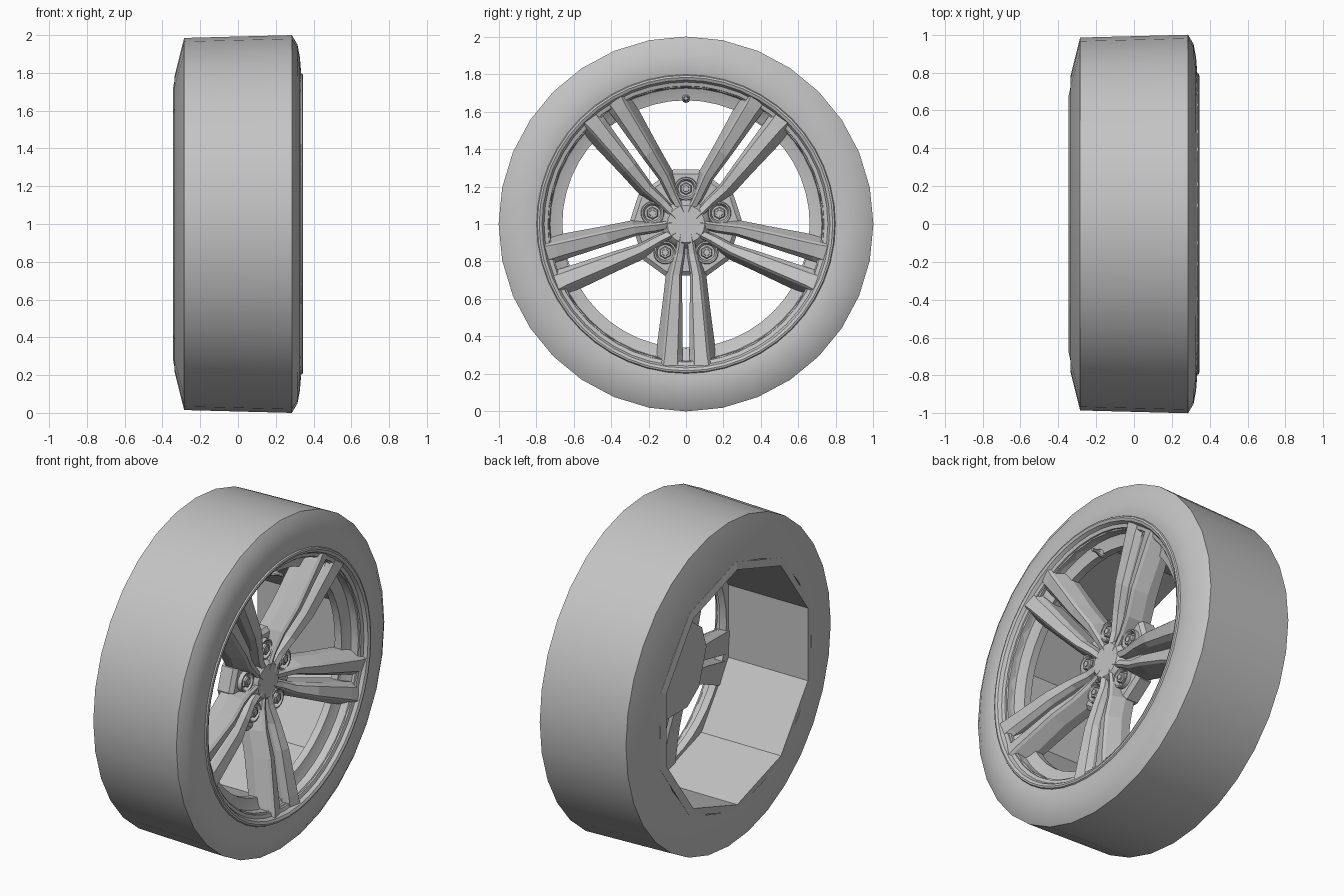
import bpy, bmesh, math
from math import cos, sin, pi, radians

if "Cube" in bpy.data.objects:
    bpy.data.objects.remove(bpy.data.objects["Cube"], do_unlink=True)

GREY = (0.55, 0.55, 0.55, 1)
mat = bpy.data.materials.new("plain_grey")
mat.use_nodes = True
mat.diffuse_color = GREY
mat.node_tree.nodes["Principled BSDF"].inputs["Base Color"].default_value = GREY


def finish(name, bm, smooth=None):
    """Turn a bmesh into a named object, smooth below the given angle."""
    bmesh.ops.recalc_face_normals(bm, faces=bm.faces[:])
    mesh = bpy.data.meshes.new(name)
    bm.to_mesh(mesh)
    bm.free()
    mesh.materials.append(mat)
    obj = bpy.data.objects.new(name, mesh)
    bpy.context.collection.objects.link(obj)
    if smooth:
        bpy.ops.object.select_all(action='DESELECT')
        obj.select_set(True)
        bpy.context.view_layer.objects.active = obj
        bpy.ops.object.shade_smooth_by_angle(angle=radians(smooth))
    return obj


def loft(bm, rings, caps=True, wrap=False):
    """Bridge rings of points; cap the ends or join the last to the first."""
    vs = [[bm.verts.new(p) for p in ring] for ring in rings]
    pairs = list(zip(vs, vs[1:])) + ([(vs[-1], vs[0])] if wrap else [])
    for a, b in pairs:
        for i in range(len(a)):
            j = (i + 1) % len(a)
            bm.faces.new((a[i], a[j], b[j], b[i]))
    if caps and not wrap:
        bm.faces.new(vs[0])
        bm.faces.new(vs[-1])


def circle(x, r, n, y=0, z=1):
    return [(x, y + r * sin(2 * pi * i / n), z + r * cos(2 * pi * i / n)) for i in range(n)]


def lathe(name, profile, n, wrap=True, smooth=30, y=0, z=1):
    """Revolve (x, radius) points about an axis along x."""
    bm = bmesh.new()
    loft(bm, [circle(x, r, n, y, z) for x, r in profile], wrap=wrap)
    return finish(name, bm, smooth)


def radial(angle, along, across, x):
    """Point given along and across a direction in the wheel plane."""
    return (x, along * cos(angle) - across * sin(angle),
            1 + along * sin(angle) + across * cos(angle))


# Tyre
lathe("tyre", [(-.335, .73), (-.335, .785), (-.285, .985), (.285, 1), (.315, .95),
               (.328, .88), (.335, .79), (.30, .73)], 32, smooth=35)

# Ten-sided barrel and the round front rim
lathe("rim_barrel", [(-.345, .715), (-.336, .76), (.21, .76), (.21, .715)], 10, smooth=None)
lathe("front_rim", [(.33, .80), (.342, .793), (.345, .783), (.338, .768), (.318, .757),
                    (.312, .737), (.255, .725), (.245, .70), (.235, .66),
                    (.19, .66), (.19, .75)], 48)

# Hub plate: flats below the bolts, corners beside the spokes
bolt_angles = [pi / 2 + i * 2 * pi / 5 for i in range(5)]
spoke_angles = [a + pi / 5 for a in bolt_angles]
bm = bmesh.new()
corner = radians(13.6)
loft(bm, [[radial(a + s * corner, r, 0, x) for a in bolt_angles for s in (-1, 1)]
          for x, r in ((.07, .298), (.145, .298), (.165, .275))])
finish("hub_plate", bm)
lathe("hub_cap", [(.15, .135), (.18, .125), (.205, .10)], 20, wrap=False)

# Twin spokes: along, slot edge, inner crest, outer crest, outer foot, crest x, back x
stations = [(.04, .000, .001, .025, .035, .204, .08),
            (.16, .006, .015, .045, .062, .213, .08),
            (.27, .022, .034, .070, .108, .240, .09),
            (.42, .020, .036, .086, .125, .283, .13),
            (.70, .020, .045, .112, .162, .326, .19),
            (.765, .020, .045, .122, .160, .334, .20)]
for k, angle in enumerate(spoke_angles):
    for side, label in ((1, "left"), (-1, "right")):
        bm = bmesh.new()
        rings = []
        for along, slot, crest_in, crest_out, foot, top, back in stations:
            section = [(slot, back), (slot, top - .045), (crest_in, top - .014),
                       (crest_out, top), (crest_out + .012, top - .014),
                       (foot, max(back + .01, top - .09)), (foot, back)]
            rings.append([radial(angle, along, side * p, x) for p, x in section])
        loft(bm, rings)
        finish(f"spoke_{label}_{k + 1}", bm)
    # Web that closes the outer end of the slot
    bm = bmesh.new()
    loft(bm, [[radial(angle, a, p, x) for p, x in
               ((-.03, .19), (.03, .19), (.03, top), (-.03, top))]
              for a, top in ((.665, .245), (.70, .265), (.75, .30))])
    finish(f"spoke_end_web_{k + 1}", bm)

# Wheel bolts in raised round seats
for k, angle in enumerate(bolt_angles):
    _, y, z = radial(angle, .188, 0, 0)
    lathe(f"bolt_seat_{k + 1}", [(.15, .064), (.19, .060), (.19, .052), (.168, .042),
                                 (.15, .042)], 20, y=y, z=z)
    lathe(f"bolt_{k + 1}", [(.15, .034), (.188, .034), (.194, .028)], 6,
          wrap=False, smooth=None, y=y, z=z)
    lathe(f"bolt_tip_{k + 1}", [(.19, .018), (.199, .016)], 12, wrap=False, y=y, z=z)

# Valve stem
lathe("valve_stem", [(.20, .012), (.225, .024), (.25, .018), (.275, .010), (.30, .010)],
      10, wrap=False, z=1.67)
